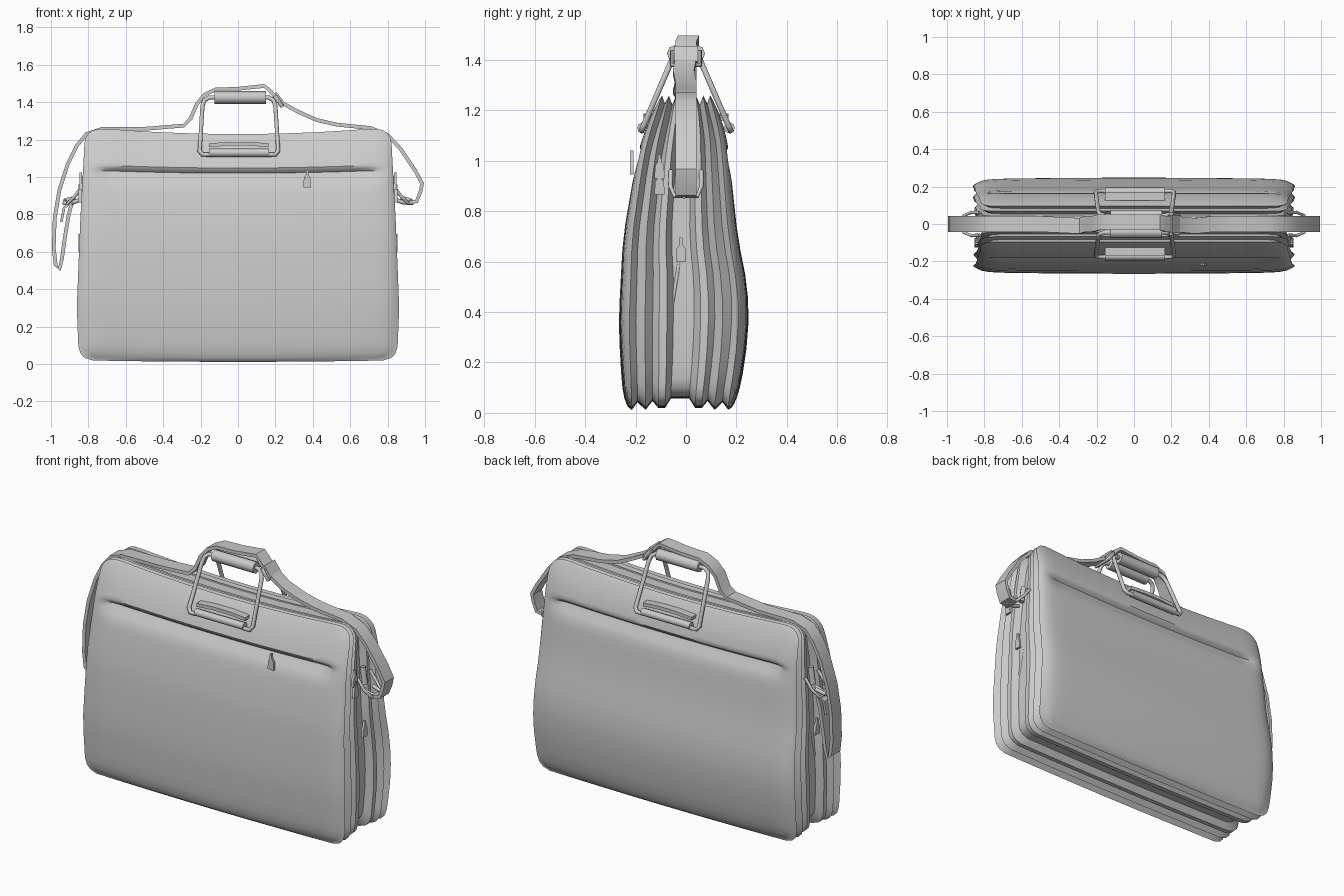
import bpy, bmesh, math
from mathutils import Vector

if "Cube" in bpy.data.objects:
    bpy.data.objects.remove(bpy.data.objects["Cube"])

NX, ZC = 28, 0.63
FRONT = [(0, -.25), (.35, -.268), (.7, -.25), (1.0, -.20), (1.1, -.175), (1.2, -.135), (1.3, -.095)]
BACK = [(0, .20), (.2, .235), (.35, .25), (.5, .245), (.7, .205), (1.0, .175), (1.12, .16), (1.2, .13), (1.3, .10)]
WIDTH = [(0, .85), (.3, .862), (.8, .842), (1.1, .825), (1.3, .815)]


def lerp(tab, z):
    """Smoothed lookup of a profile table."""
    def lin(q):
        q = min(max(q, tab[0][0]), tab[-1][0])
        for (a, fa), (b, fb) in zip(tab, tab[1:]):
            if q <= b:
                return fa + (fb - fa) * (q - a) / (b - a)
    return sum(lin(z + d) for d in (-.06, -.03, 0, .03, .06)) / 5


def finish(ob, angle=35):
    bpy.ops.object.select_all(action='DESELECT')
    ob.select_set(True)
    bpy.context.view_layer.objects.active = ob
    if ob.type == 'CURVE':
        bpy.ops.object.convert(target='MESH')
        ob = bpy.context.object
    bpy.ops.object.shade_smooth_by_angle(angle=math.radians(angle))
    return ob


def make(name, bm, angle=35):
    bmesh.ops.recalc_face_normals(bm, faces=bm.faces[:])
    me = bpy.data.meshes.new(name)
    bm.to_mesh(me)
    bm.free()
    ob = bpy.data.objects.new(name, me)
    bpy.context.collection.objects.link(ob)
    return finish(ob, angle)


def tube(name, pts, r, closed=False):
    cu = bpy.data.curves.new(name, 'CURVE')
    cu.dimensions = '3D'
    cu.bevel_depth, cu.bevel_resolution, cu.use_fill_caps = r, 2, True
    sp = cu.splines.new('POLY')
    sp.points.add(len(pts) - 1)
    for p, c in zip(sp.points, pts):
        p.co = (*c, 1)
    sp.use_cyclic_u = closed
    ob = bpy.data.objects.new(name, cu)
    bpy.context.collection.objects.link(ob)
    return finish(ob, 50)


def ribbon(name, pts, half, thick):
    """Flat band following x, z points; optional third value is the y centre."""
    bm, secs = bmesh.new(), []
    P = [Vector((p[0], p[1])) for p in pts]
    for i, p in enumerate(P):
        d = (P[min(i + 1, len(P) - 1)] - P[max(i - 1, 0)]).normalized()
        n = Vector((-d.y, d.x)) * thick / 2
        yc = pts[i][2] if len(pts[i]) > 2 else 0
        secs.append([bm.verts.new((p.x + s * n.x, yc + y * half, p.y + s * n.y))
                     for s, y in ((1, -1), (1, 1), (-1, 1), (-1, -1))])
    for a, b in zip(secs, secs[1:]):
        for k in range(4):
            bm.faces.new((a[k], a[(k + 1) % 4], b[(k + 1) % 4], b[k]))
    bm.faces.new(secs[0])
    bm.faces.new(secs[-1])
    return make(name, bm)


# Bag body: front and back panels joined by pleated gusset loops
rows = [.012, .025, .05, .09, .15] + [.25 + .1 * k for k in range(7)] + \
       [.92, .96, .99, 1.02, 1.04, 1.055, 1.07, 1.09, 1.12, 1.15, 1.18, 1.21, 1.235, 1.25, 1.258]
cols = [math.sin(math.pi / 2 * (2 * i / NX - 1)) * .5 + .5 * (2 * i / NX - 1) for i in range(NX + 1)]
Z0, Z1, R = rows[0], rows[-1], .075


def point(u, z, t, inset):
    d = min(z - Z0, Z1 - z)
    w = lerp(WIDTH, z)
    if d < R:
        w += -R + math.sqrt(max(R * R - (R - d) ** 2, 0))
    x = u * w
    yf, yb = lerp(FRONT, z), lerp(BACK, z)
    span = yb - yf
    y = yf + t * span
    if t in (0, 1):
        s = 1 if t == 0 else -1
        e = min(d, w * (1 - abs(u)))
        y += s * .05 * span * math.exp(-e / .035)           # rounded rim
        side = min(1, max(0, (.95 - abs(u)) / .1))
        k = (1.06 - z) / (.025 if z > 1.045 else .06)
        if z <= 1.07:
            g = math.exp(-((z - 1.045) / .055) ** 2) if z < 1.045 else max(0, min(1, k * 1.6))
            y += s * .032 * g * side                        # pocket opening under the flap
        y += s * .012 * abs(u) ** 2 * max(0, 1 - z)
    x *= 1 - inset / .85
    zz = ZC + (z - ZC) * (1 - inset / .62)
    v = (z - Z0) / (Z1 - Z0)
    zz += -.028 * v ** 4 * max(0, 1 - (x / .7) ** 2) + .012 * (1 - v) ** 6 * x * x
    return (x, y, zz)


bm = bmesh.new()
last = len(rows) - 1
border = [(i, 0) for i in range(NX)] + [(NX, j) for j in range(last)] + \
         [(i, last) for i in range(NX, 0, -1)] + [(0, j) for j in range(last, 0, -1)]
loops = []
panels = {}
for t in (0, 1):
    g = [[bm.verts.new(point(u, z, t, .01)) for u in cols] for z in rows]
    for j in range(last):
        for i in range(NX):
            bm.faces.new((g[j][i], g[j][i + 1], g[j + 1][i + 1], g[j + 1][i]))
    panels[t] = [g[j][i] for i, j in border]
pleats = [(.08, 0), (.13, .03), (.2, .0), (.26, .035), (.31, .008), (.37, .008), (.42, .045)]
pleats += [(1 - t, d) for t, d in reversed(pleats)]
loops = [panels[0]] + [[bm.verts.new(point(cols[i], rows[j], t, d)) for i, j in border]
                       for t, d in pleats] + [panels[1]]
for a, b in zip(loops, loops[1:]):
    for k in range(len(border)):
        n = (k + 1) % len(border)
        bm.faces.new((a[k], a[n], b[n], b[k]))
make("bag_body", bm, 40)

# Handles: leaning wire frame, grip roll and hinge sleeve on each side
for side, s in (("front", -1), ("back", 1)):
    def lean(x, z):
        return (x, s * (.172 - .125 * (z - 1.13) / .29), z)
    tube(side + "_handle_frame", [lean(*p) for p in (
        (-.15, 1.12), (-.19, 1.12), (-.205, 1.14), (-.19, 1.38), (-.18, 1.41), (-.155, 1.425),
        (.165, 1.425), (.19, 1.41), (.2, 1.38), (.215, 1.14), (.2, 1.12), (.16, 1.12))], .012)
    tube(side + "_handle_grip", [(-.125, s * .042, 1.425), (.15, s * .042, 1.425)], .034)
    tube(side + "_hinge_sleeve", [(-.155, s * .172, 1.13), (.165, s * .172, 1.13)], .022)
    ribbon(side + "_hinge_tab", [(-.155, 1.17, s * .147), (-.05, 1.178, s * .147),
                                 (.06, 1.178, s * .147), (.165, 1.17, s * .147)], .022, .02)

# Shoulder strap draped over the handles, and its hanging ends
ribbon("shoulder_strap", [
    (-.89, .855), (-.905, .80), (-.925, .68), (-.942, .56), (-.955, .505), (-.975, .53), (-.985, .62),
    (-.98, .78), (-.955, .93), (-.91, 1.07), (-.86, 1.17), (-.81, 1.23), (-.73, 1.257), (-.5, 1.258),
    (-.29, 1.275, -.01), (-.255, 1.31), (-.22, 1.39), (-.18, 1.44, .01), (-.12, 1.468, .01), (0, 1.472, .01),
    (.14, 1.487, .01), (.165, 1.468), (.22, 1.405), (.32, 1.35, -.01), (.42, 1.305), (.53, 1.28),
    (.71, 1.262), (.80, 1.225), (.87, 1.15), (.95, 1.03), (.985, .965), (.975, .92), (.955, .87),
    (.91, .862)], .042, .02)
ribbon("strap_overlap", [(-.885, .87), (-.93, .835), (-.945, .76)], .038, .014)
tube("strap_buckle", [(.20, -.055, 1.43), (.20, .055, 1.43), (.235, .055, 1.38), (.235, -.055, 1.38)], .011, True)
ribbon("strap_slider", [(.195, 1.445), (.24, 1.385)], .048, .03)


# Tapered zipper pull hanging from a small slider
def zip_pull(name, x, y, z, along_x):
    bm = bmesh.new()
    prof = ((.02, 0), (.018, .05), (.008, .065), (.005, .095))
    secs = []
    for w, h in prof:
        q = [(-w, -.007), (w, -.007), (w, .007), (-w, .007)]
        secs.append([bm.verts.new((x + a, y + b, z + h) if along_x else (x + b, y + a, z + h)) for a, b in q])
    for a, b in zip(secs, secs[1:]):
        for k in range(4):
            bm.faces.new((a[k], a[(k + 1) % 4], b[(k + 1) % 4], b[k]))
    bm.faces.new(secs[0])
    bm.faces.new(secs[-1])
    make(name, bm)


zip_pull("front_zip_pull", .37, -.215, .945, True)

# Side hardware: strap ring, hook, tab and zipper pulls
for side, s in (("left", -1), ("right", 1)):
    tube(side + "_strap_ring", [(s * .825, -.06, .96), (s * .87, -.062, .90), (s * .91, -.045, .86),
                                (s * .91, .045, .86), (s * .87, .062, .90), (s * .825, .06, .96)], .009)
    tube(side + "_hook", [(s * .84, -.02, .88), (s * .88, -.02, .865), (s * .93, -.01, .86),
                          (s * .925, .02, .875), (s * .87, .025, .89)], .011)
    tube(side + "_ring_tab", [(s * .82, 0, 1.0), (s * .835, 0, .9)], .016)
    zip_pull(side + "_side_zip_pull", s * .845, -.02, .60, False)
    zip_pull(side + "_upper_zip_pull", s * .84, -.105, .93, False)
    zip_pull(side + "_lower_zip_pull", s * .845, -.105, .865, False)
    tube(side + "_side_zip", [(s * .795, -.02, .66), (s * .803, -.035, .55), (s * .81, -.06, .40)], .008)
